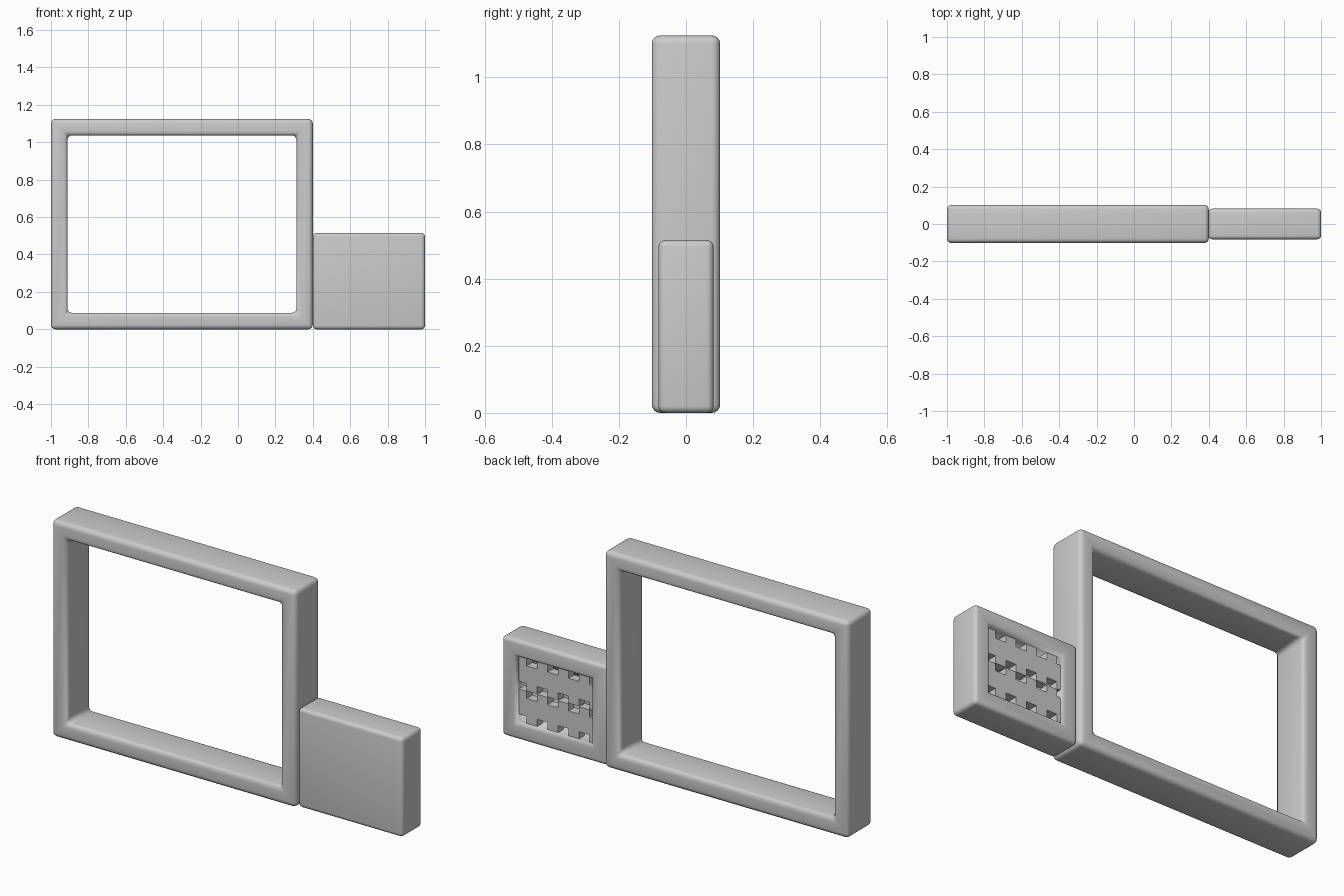
import bpy, bmesh

if "Cube" in bpy.data.objects:
    bpy.data.objects.remove(bpy.data.objects["Cube"])


def make_object(name, bm, smooth):
    bmesh.ops.recalc_face_normals(bm, faces=bm.faces[:])
    for f in bm.faces:
        f.smooth = smooth
    me = bpy.data.meshes.new(name)
    bm.to_mesh(me)
    bm.free()
    ob = bpy.data.objects.new(name, me)
    bpy.context.collection.objects.link(ob)
    return ob


def rounded_border(name, x0, x1, z0, z1, half, border, radius, floor=None):
    """Rectangular border; open right through, or closed by a recess floor."""
    bm = bmesh.new()

    def loop(inset, y):
        a, b, c, d = x0 + inset, x1 - inset, z0 + inset, z1 - inset
        return [bm.verts.new((x, y, z)) for x, z in ((a, c), (b, c), (b, d), (a, d))]

    def bridge(p, q):
        for i in range(4):
            j = (i + 1) % 4
            bm.faces.new((p[i], p[j], q[j], q[i]))

    front, back, rim = loop(0, -half), loop(0, half), loop(border, half)
    bridge(front, back)
    bridge(back, rim)
    skip = set()
    if floor is None:
        inner = loop(border, -half)
        bridge(rim, inner)
        bridge(inner, front)
    else:
        base = loop(border, floor)
        bridge(rim, base)
        bm.faces.new(base)
        bm.faces.new(front)
        skip = set(base)
    bmesh.ops.recalc_face_normals(bm, faces=bm.faces[:])
    edges = [e for e in bm.edges
             if e.calc_face_angle(0) > 0.5 and not (skip & set(e.verts))]
    bmesh.ops.bevel(bm, geom=edges, offset=radius, segments=4, profile=0.5,
                    affect='EDGES', clamp_overlap=True)
    return make_object(name, bm, True)


def toothed_panel(name, lo, hi, notch, y0, y1):
    """Strip with alternating square notches along its top and bottom."""
    xs = [0.925] + [0.867 - 0.06 * i for i in range(7)] + [0.475]
    top, bottom = [], []
    for i, (a, b) in enumerate(zip(xs, xs[1:])):
        t = hi if i % 2 == 0 else hi - notch
        l = lo + notch if i % 2 == 0 else lo
        top += [(a, t), (b, t)]
        bottom += [(a, l), (b, l)]
    bm = bmesh.new()
    face = bm.faces.new([bm.verts.new((x, y0, z)) for x, z in top + bottom[::-1]])
    out = bmesh.ops.extrude_face_region(bm, geom=[face])
    moved = [v for v in out['geom'] if isinstance(v, bmesh.types.BMVert)]
    bmesh.ops.translate(bm, verts=moved, vec=(0, y1 - y0, 0))
    return make_object(name, bm, False)


# Large open frame
rounded_border("large_frame", -1.0, 0.4, 0.0, 1.125, 0.102, 0.088, 0.025)

# Small box with a recess in its back
rounded_border("small_box", 0.4, 1.0, 0.0, 0.515, 0.082, 0.088, 0.02, floor=0.02)

# Two notched strips set into the recess
toothed_panel("upper_strip", 0.259, 0.425, 0.037, 0.015, 0.066)
toothed_panel("lower_strip", 0.09, 0.256, 0.037, 0.015, 0.066)
